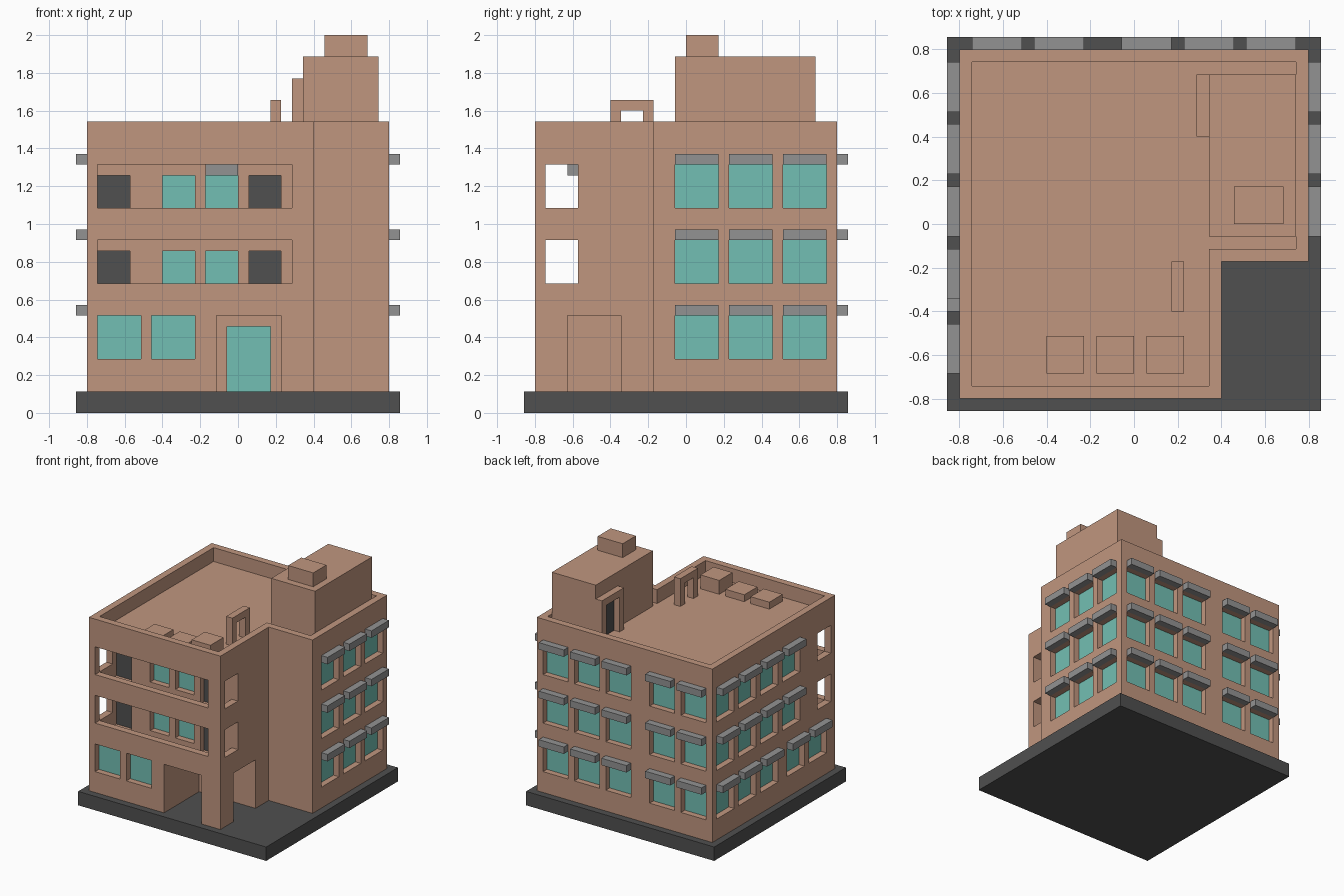
import bpy, bmesh
from mathutils import Matrix, Vector

U = 2 / 35  # building module

cube = bpy.data.objects.get("Cube")
if cube:
    bpy.data.objects.remove(cube, do_unlink=True)


def material(name, rgb):
    m = bpy.data.materials.new(name)
    m.use_nodes = True
    m.diffuse_color = (*rgb, 1)
    m.node_tree.nodes["Principled BSDF"].inputs["Base Color"].default_value = (*rgb, 1)
    return m


CLAY = material("clay wall", (0.527, 0.305, 0.212))
DARK = material("dark grey", (0.08, 0.08, 0.08))
GREY = material("mid grey", (0.29, 0.29, 0.29))
TEAL = material("teal glass", (0.171, 0.521, 0.451))


def finish(name, bm, mat):
    mesh = bpy.data.meshes.new(name)
    bmesh.ops.recalc_face_normals(bm, faces=bm.faces)
    bm.to_mesh(mesh)
    bm.free()
    mesh.materials.append(mat)
    obj = bpy.data.objects.new(name, mesh)
    bpy.context.collection.objects.link(obj)
    return obj


def boxes(name, bounds, mat):
    """One object of boxes, each (x0, x1, y0, y1, z0, z1) in modules."""
    bm = bmesh.new()
    for x0, x1, y0, y1, z0, z1 in bounds:
        centre = Vector((x0 + x1, y0 + y1, z0 + z1)) * U / 2
        size = ((x1 - x0) * U, (y1 - y0) * U, (z1 - z0) * U, 1)
        bmesh.ops.create_cube(bm, size=1, matrix=Matrix.Translation(centre) @ Matrix.Diagonal(size))
    return finish(name, bm, mat)


def prism(name, outline, z0, z1, mat):
    bm = bmesh.new()
    face = bm.faces.new([bm.verts.new((x * U, y * U, z0 * U)) for x, y in outline])
    top = bmesh.ops.extrude_face_region(bm, geom=[face])["geom"]
    bmesh.ops.translate(bm, vec=(0, 0, (z1 - z0) * U), verts=[v for v in top if isinstance(v, bmesh.types.BMVert)])
    return finish(name, bm, mat)


def l_shape(inset):
    """Footprint with the front left corner missing."""
    e = 14 - inset
    return [(-e, -e), (7 - inset, -e), (7 - inset, -3 + inset),
            (e, -3 + inset), (e, e), (-e, e)]


def cut(obj, cutters):
    """Subtract the cutters, bake the result, then delete them."""
    for c in cutters:
        c.hide_render = True
        mod = obj.modifiers.new("cut", "BOOLEAN")
        mod.object, mod.operation, mod.solver = c, "DIFFERENCE", "EXACT"
    bpy.context.view_layer.update()
    baked = bpy.data.meshes.new_from_object(obj.evaluated_get(bpy.context.evaluated_depsgraph_get()))
    obj.modifiers.clear()
    obj.data = baked
    for c in cutters:
        bpy.data.objects.remove(c, do_unlink=True)


def on_wall(side, a, z0, z1, d0, d1):
    """Box four modules wide on a wall, from depth d0 to d1 outward."""
    if side == "right":
        return (-14 - d1, -14 - d0, a, a + 4, z0, z1)
    if side == "left":
        return (14 + d0, 14 + d1, a, a + 4, z0, z1)
    if side == "back":
        return (a, a + 4, 14 + d0, 14 + d1, z0, z1)
    return (a, a + 4, -14 - d1, -14 - d0, z0, z1)


# Window layout: wall, start along the wall, sill height
ROWS = (5, 12, 19)
windows = [("left", a, z) for z in ROWS for a in (-1, 4, 9)]
windows += [("back", a, z) for z in ROWS for a in (-13, -8, -1, 4, 9)]
windows += [("right", a, z) for z in ROWS for a in (-1, 4, 9)]
windows += [("right", -6, z) for z in ROWS[1:]] + [("right", a, 5) for a in (-7, -12)]
shaded = list(windows)
windows += [("front", a, 5) for a in (-13, -8)]

# Balconies: floor level and lintel level
BALCONIES = ((10, 16), (17, 23))
P = 0.12  # plate thickness

# Main body with roof well, windows, balconies and entrance porch
body = prism("building_walls", l_shape(0), 2, 27, CLAY)
cut(body, [
    prism("roof_well_cutter", l_shape(1), 25, 28, CLAY),
    boxes("window_cutter", [on_wall(s, a, z, z + 4, -1, 1) for s, a, z in windows], CLAY),
    boxes("balcony_cutter", [(-13, 6, -13, -10, f, t) for f, t in BALCONIES], CLAY),
    boxes("porch_cutter", [(-2, 4, -15, -6, 1, 9)], CLAY),
])
cut(body, [
    boxes("balcony_front_cutter", [(-13, 5, -15, -12, t - 4, t) for f, t in BALCONIES], CLAY),
    boxes("balcony_side_cutter", [(x, x + 3, -13, -10, t - 4, t) for f, t in BALCONIES for x in (-15, 5)], CLAY),
    boxes("balcony_door_cutter", [(x, x + 3, -11, -9, f, t - 1) for f, t in BALCONIES for x in (-13, 1)], CLAY),
    boxes("balcony_window_cutter", [(x, x + 3, -11, -9, f + 1, t - 1) for f, t in BALCONIES for x in (-7, -3)], CLAY),
    boxes("porch_side_cutter", [(3, 8, -11, -6, 1, 9)], CLAY),
    boxes("entrance_cutter", [(-1, 3, -7, -5, 1, 8)], CLAY),
])

# Plinth
boxes("plinth", [(-15, 15, -15, 15, 0, 2)], DARK)

# Glass, doors and sunshades
boxes("window_glass", [on_wall(s, a, z, z + 4, -1, -1 + P) for s, a, z in windows], TEAL)
boxes("balcony_glass", [(x, x + 3, -9 - P, -9, f + 1, t - 1) for f, t in BALCONIES for x in (-7, -3)], TEAL)
boxes("balcony_doors", [(x, x + 3, -9 - P, -9, f, t - 1) for f, t in BALCONIES for x in (-13, 1)], DARK)
boxes("entrance_door", [(-1, 3, -5 - P, -5, 2, 8)], TEAL)
boxes("sunshades", [on_wall(s, a, z + 4, z + 5, 0, 1) for s, a, z in shaded], GREY)
boxes("balcony_sunshade", [(-3, 0, -11, -10, 22, 23)], GREY)

# Roof stair house, tank and doorway
boxes("stair_house", [(6, 13, -1, 12, 25, 33)], CLAY)
boxes("roof_tank", [(8, 12, 0, 3, 33, 35)], CLAY)
porch = boxes("roof_doorway", [(5, 6, 7, 12, 25, 31)], CLAY)
cut(porch, [boxes("roof_door_cutter", [(4, 7, 8, 11, 24, 30)], CLAY)])
boxes("roof_door", [(6 - P, 6, 8, 11, 25, 30)], DARK)

# Roof arch and service units
arch = boxes("roof_arch", [(3, 4, -7, -3, 25, 29)], CLAY)
cut(arch, [boxes("arch_cutter", [(2, 5, -6, -4, 24, 28)], CLAY)])
boxes("roof_units", [(x, x + 3, -12, -9, 25, 25 + h) for x, h in ((-7, 1), (-3, 1), (1, 2))], CLAY)
